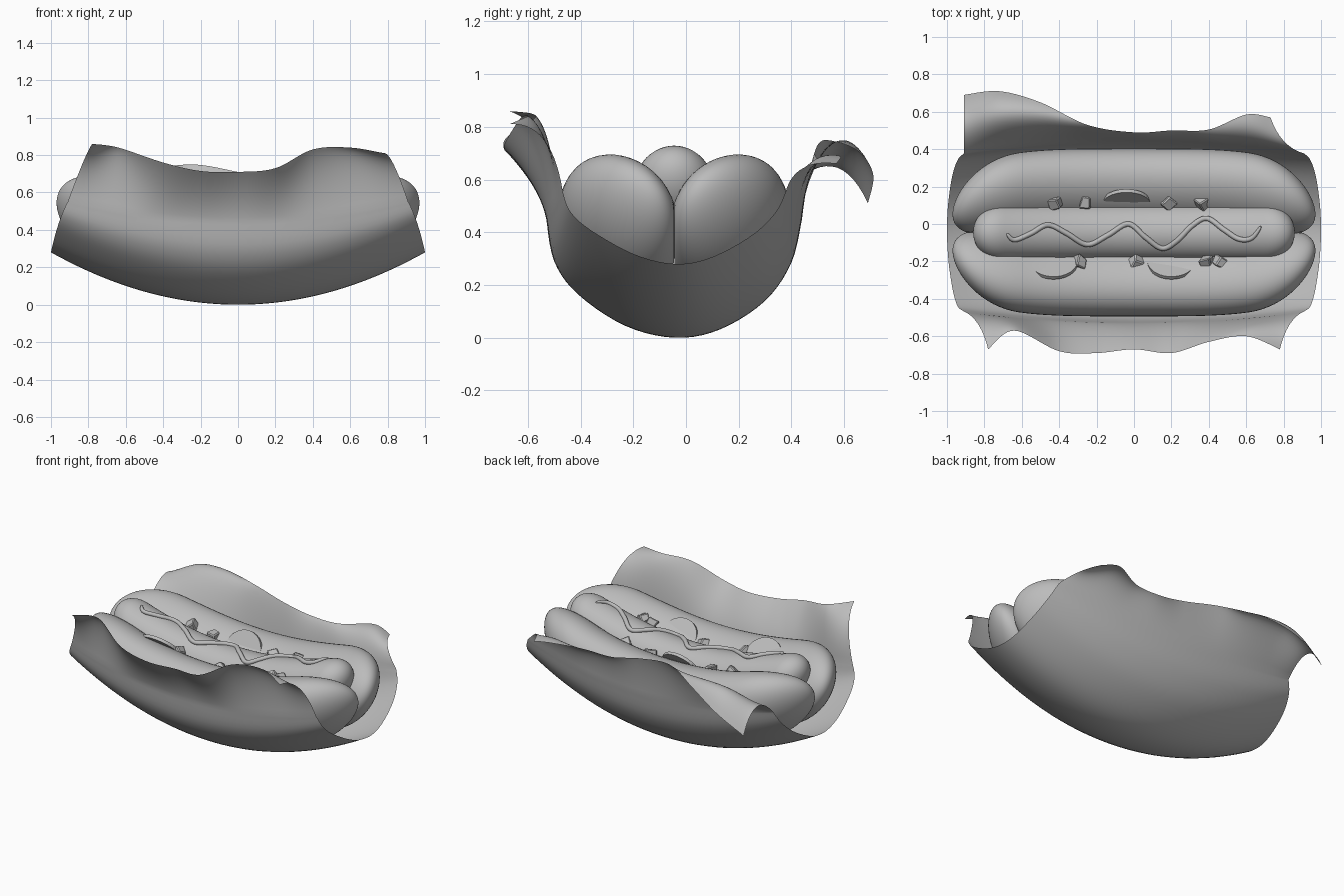
import bpy, bmesh, math, random
from mathutils import Vector, Euler

random.seed(4)
cube = bpy.data.objects.get("Cube")
if cube:
    bpy.data.objects.remove(cube)

MID = -0.045          # y of the long axis
SAG = 0.28            # upward bend of the wrapper along x

grey = bpy.data.materials.new("plain grey")
grey.use_nodes = True
grey.diffuse_color = (0.5, 0.5, 0.5, 1)
grey.node_tree.nodes["Principled BSDF"].inputs["Base Color"].default_value = (0.5, 0.5, 0.5, 1)


def finish(name, bm, smooth=True):
    mesh = bpy.data.meshes.new(name)
    bm.to_mesh(mesh)
    bm.free()
    mesh.materials.append(grey)
    for p in mesh.polygons:
        p.use_smooth = smooth
    ob = bpy.data.objects.new(name, mesh)
    bpy.context.collection.objects.link(ob)
    return ob


def spline(points, t):
    """Smooth curve through evenly spaced points, t from 0 to 1."""
    n = len(points) - 1
    i = min(int(t * n), n - 1)
    f = t * n - i
    a, b, c, d = (Vector(points[min(max(i + k, 0), n)]) for k in (-1, 0, 1, 2))
    return b + 0.5 * f * (c - a + f * (2 * a - 5 * b + 4 * c - d + f * (3 * (b - c) + d - a)))


def grid(name, rows, wrap=False):
    bm = bmesh.new()
    vs = [[bm.verts.new(p) for p in row] for row in rows]
    for r, s in zip(vs, vs[1:]):
        for j in range(len(r) - (0 if wrap else 1)):
            k = (j + 1) % len(r)
            bm.faces.new((r[j], s[j], s[k], r[k]))
    bmesh.ops.remove_doubles(bm, verts=bm.verts, dist=0.0001)
    bmesh.ops.recalc_face_normals(bm, faces=bm.faces)
    return finish(name, bm)


def bent_capsule(name, length, cap, centre, tall, wide, tilt, side=0):
    """Round-ended bar whose oval section follows centre(x); a side keeps it off the long axis."""
    rows = []
    for i in range(65):
        x = length * math.sin(math.pi * (i / 64 - 0.5))
        over = max(0, abs(x) - length + cap) / cap
        s = math.sqrt(max(0, 1 - over * over))
        cy, cz = centre(x)
        row = []
        for j in range(48):
            a = math.tau * j / 48
            p, q = wide * s * math.cos(a), tall * s * math.sin(a)
            y = cy + p * math.cos(tilt) + q * math.sin(tilt)
            if side:
                y = MID + side * max(0.0005, side * (y - MID))
            row.append((x, y, cz + q * math.cos(tilt) - p * math.sin(tilt)))
        rows.append(row)
    return grid(name, rows, True)


# Bun halves, leaning outward and flat where they meet, and the sausage between them
for side, label in ((-1, "front"), (1, "back")):
    bent_capsule(label + "_bun", 0.97, 0.36,
                 lambda x: (MID + side * (0.23 - 0.15 * x ** 4), 0.352 + 0.205 * x * x),
                 0.27, 0.19, side * 0.6, side)


def sausage_z(x):
    return 0.452 + 0.235 * x * x


bent_capsule("sausage", 0.86, 0.16, lambda x: (MID, sausage_z(x)), 0.152, 0.152, 0)

# Paper wrapper: trough profile (y, z), then outer edges (x, y, z, curl height)
trough = [(-.53, .45), (-.5, .29), (-.41, .165), (-.23, .045), (-.04, 0),
          (.13, .032), (.3, .14), (.4, .285), (.44, .45)]
front_edge = [(-.78, -.67, .86, .8), (-.64, -.57, .84, .78), (-.4, -.68, .76, .62),
              (-.2, -.69, .715, .58), (0, -.67, .71, .58), (.2, -.69, .73, .6),
              (.4, -.63, .83, .72), (.6, -.6, .84, .8), (.78, -.67, .81, .82)]
back_edge = [(-.91, .69, .51, .77), (-.72, .71, .62, .9), (-.5, .65, .71, .85),
             (-.25, .53, .75, .7), (0, .49, .71, .62), (.2, .5, .67, .62),
             (.4, .505, .67, .64), (.6, .585, .69, .72), (.73, .57, .66, .68)]


def flap(start, edge, u, lean):
    x, y, z, curl = spline(edge, (u + 1) / 2)
    end = Vector((x, y, z))
    bend = start.lerp(end, lean)
    bend.x = start.x + 0.7 * (x - start.x)
    bend.z = curl
    return [start.lerp(bend, t).lerp(bend.lerp(end, t), t) for t in (k / 14 for k in range(1, 15))]


sheet = []
for i in range(81):
    u = i / 40 - 1
    body = []
    for j in range(41):
        y, z = spline(trough, j / 40)
        body.append(Vector((u * (1 - 0.09 * z / 0.45),
                            MID + (y - MID) * (1 - 0.13 * u * u),
                            z + SAG * u * u * (1 - 0.64 * (z / 0.45) ** 1.6))))
    sheet.append(flap(body[0], front_edge, u, 0.2)[::-1] + body
                 + flap(body[-1], back_edge, u, 0.4 - 0.22 * u))
grid("paper_wrapper", sheet)

# Wavy sauce line on top of the sausage
wave = [(-.68, -.05), (-.64, -.085), (-.55, -.05), (-.46, -.005), (-.36, -.05), (-.25, -.11),
        (-.14, -.06), (-.03, 0), (.06, -.07), (.15, -.13), (.23, -.09), (.31, -.01),
        (.39, .03), (.48, -.03), (.56, -.08), (.63, -.075), (.68, -.01)]
path = []
for i in range(121):
    x, y = spline(wave, i / 120)
    path.append(Vector((x, y, sausage_z(x) + math.sqrt(0.152 ** 2 - (y - MID) ** 2) + 0.004)))
rings = []
for i, p in enumerate(path):
    along = (path[min(i + 1, 120)] - path[max(i - 1, 0)]).normalized()
    across = along.cross(Vector((0, 0, 1))).normalized()
    up = across.cross(along)
    r = 0.014 * math.sqrt(max(0, 1 - (abs(i - 60) / 60) ** 12))
    rings.append([p + r * (math.cos(a) * across + math.sin(a) * up)
                  for a in (math.tau * k / 10 for k in range(10))])
grid("sauce_line", rings, True)

# Diced pieces in the seams
for side, places in ((1, (-.42, -.26, .18, .36)), (-1, (-.29, .01, .39, .46))):
    for n, x in enumerate(places):
        bm = bmesh.new()
        bmesh.ops.create_cube(bm, size=0.058)
        for v in bm.verts:
            v.co += Vector([random.uniform(-0.009, 0.009) for _ in range(3)])
        bmesh.ops.bevel(bm, geom=bm.edges[:], offset=0.006, segments=1, affect='EDGES')
        ob = finish(f"{'back' if side > 0 else 'front'}_diced_piece_{n + 1}", bm, False)
        ob.location = (x, MID + side * 0.16, 0.54 + 0.25 * x * x)
        ob.rotation_euler = Euler([random.uniform(-0.6, 0.6) for _ in range(3)])

# Round slices tucked in the seams, leaning outward
for side, x, lean, n in ((1, -.04, .55, 1), (-1, -.43, .75, 2), (-1, .2, .75, 3)):
    bm = bmesh.new()
    bmesh.ops.create_cone(bm, cap_ends=True, segments=40, radius1=0.13, radius2=0.13, depth=0.02)
    ob = finish(f"round_slice_{n}", bm, False)
    ob.location = (x, MID + side * 0.155, 0.52 + 0.25 * x * x)
    ob.rotation_euler = (side * (math.pi / 2 - lean), 0, 0)
